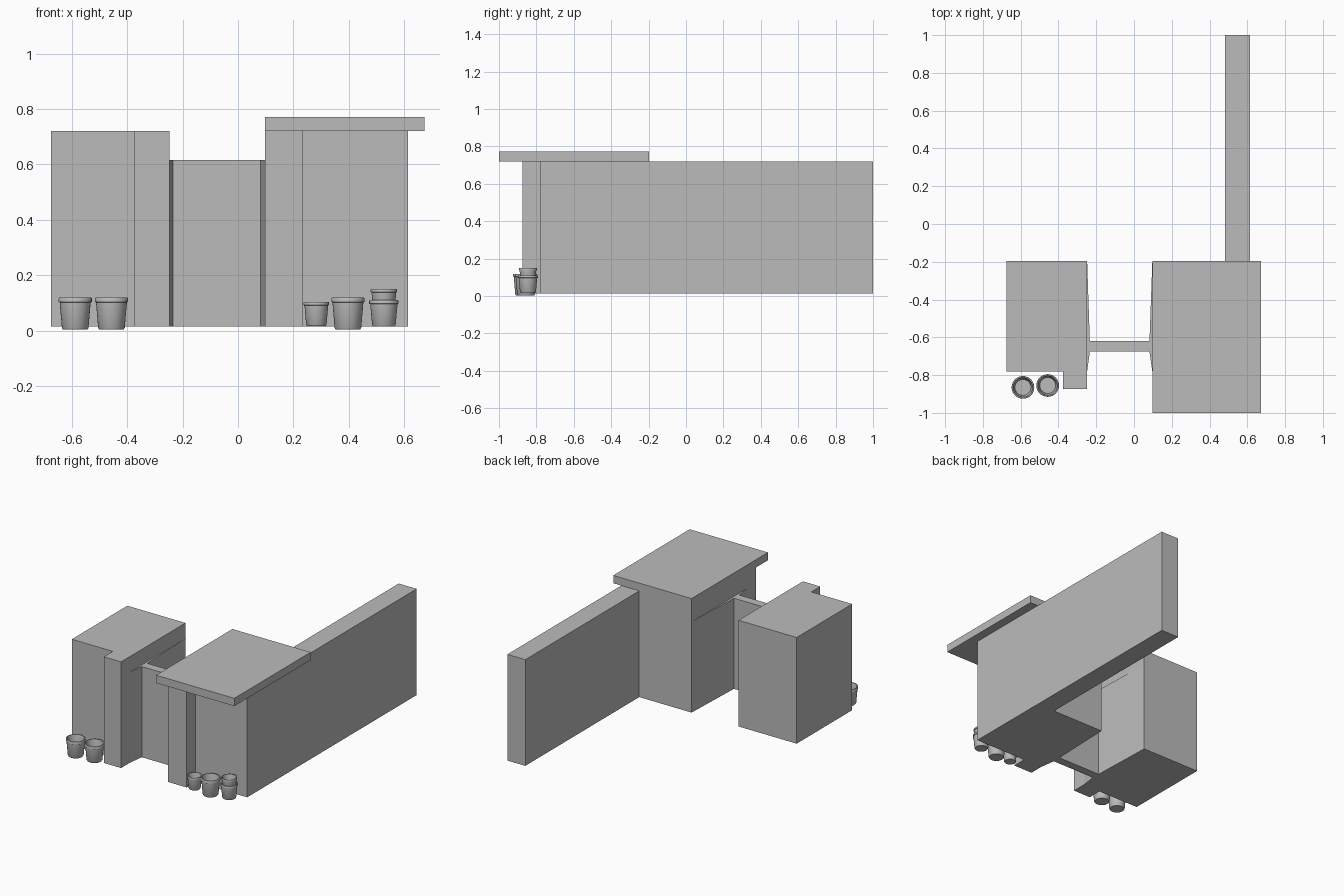
import bpy
import bmesh
from math import cos, sin, tau

if "Cube" in bpy.data.objects:
    bpy.data.objects.remove(bpy.data.objects["Cube"], do_unlink=True)

grey = bpy.data.materials.new("plain grey")
grey.use_nodes = True
grey.diffuse_color = (0.5, 0.5, 0.5, 1)
grey.node_tree.nodes["Principled BSDF"].inputs["Base Color"].default_value = (0.5, 0.5, 0.5, 1)

BASE, WALL_TOP, ROOF_TOP, GATE_TOP = 0.014, 0.72, 0.772, 0.617
BACK, FRONT, PIER = -0.197, -0.78, -0.874


def finish(name, bm):
    bmesh.ops.recalc_face_normals(bm, faces=bm.faces)
    mesh = bpy.data.meshes.new(name)
    bm.to_mesh(mesh)
    bm.free()
    mesh.materials.append(grey)
    obj = bpy.data.objects.new(name, mesh)
    bpy.context.collection.objects.link(obj)
    return obj


def prism(name, outline, low, high):
    """Extrude a footprint outline upward."""
    bm = bmesh.new()
    face = bm.faces.new([bm.verts.new((x, y, low)) for x, y in outline])
    ext = bmesh.ops.extrude_face_region(bm, geom=[face])
    top = [v for v in ext["geom"] if isinstance(v, bmesh.types.BMVert)]
    bmesh.ops.translate(bm, verts=top, vec=(0, 0, high - low))
    return finish(name, bm)


def box(x0, x1, y0, y1):
    return [(x0, y0), (x1, y0), (x1, y1), (x0, y1)]


def pot(name, x, y, z, radius, height):
    """Turn a hollow, tapered pot with a thick rim."""
    profile = [(0, 0), (0.74, 0), (0.8, 0.05), (0.93, 0.85), (1, 0.87),
               (1, 0.97), (0.97, 1), (0.87, 1), (0.84, 0.95), (0.7, 0.12), (0, 0.12)]
    sides = 32
    bm = bmesh.new()
    rings = []
    for r, h in profile:
        count = sides if r else 1
        rings.append([bm.verts.new((x + radius * r * cos(tau * i / sides),
                                    y + radius * r * sin(tau * i / sides),
                                    z + height * h)) for i in range(count)])
    for a, b in zip(rings, rings[1:]):
        for i in range(sides):
            j = (i + 1) % sides
            corners = [a[i % len(a)], a[j % len(a)], b[j % len(b)], b[i % len(b)]]
            bm.faces.new(list(dict.fromkeys(corners)))
    obj = finish(name, bm)
    bpy.ops.object.select_all(action="DESELECT")
    obj.select_set(True)
    bpy.context.view_layer.objects.active = obj
    bpy.ops.object.shade_smooth_by_angle()


# Building beside the gate, with a projecting corner pier
prism("right_building", [(-0.676, BACK), (-0.676, FRONT), (-0.375, FRONT),
                         (-0.375, PIER), (-0.248, PIER), (-0.248, BACK)], BASE, WALL_TOP)

# Roofed building, its pier and the long boundary wall in one footprint
prism("left_building_and_wall", [(0.097, BACK), (0.097, PIER), (0.235, PIER), (0.235, FRONT),
                                 (0.614, FRONT), (0.614, 1), (0.482, 1), (0.482, BACK)],
      BASE, WALL_TOP)
prism("roof_slab", box(0.097, 0.673, -1, BACK), WALL_TOP, ROOF_TOP)

# Gate panel with splayed jambs
prism("gate_panel", box(-0.234, 0.082, -0.676, -0.62), BASE, GATE_TOP)
for name, wall, inner in (("right_jamb", -0.248, -0.234), ("left_jamb", 0.097, 0.082)):
    prism(name, [(wall, FRONT), (inner, -0.676), (inner, -0.62), (wall, BACK)], BASE, GATE_TOP)

# Pots in front of both buildings
pot("outer_right_pot", -0.588, -0.865, 0.004, 0.06, 0.115)
pot("inner_right_pot", -0.457, -0.855, 0.004, 0.06, 0.115)
pot("small_left_pot", 0.283, -0.86, 0.017, 0.046, 0.087)
pot("large_left_pot", 0.397, -0.855, 0.004, 0.06, 0.115)
pot("stacked_lower_pot", 0.527, -0.845, 0.015, 0.053, 0.095)
pot("stacked_upper_pot", 0.527, -0.845, 0.065, 0.048, 0.086)
